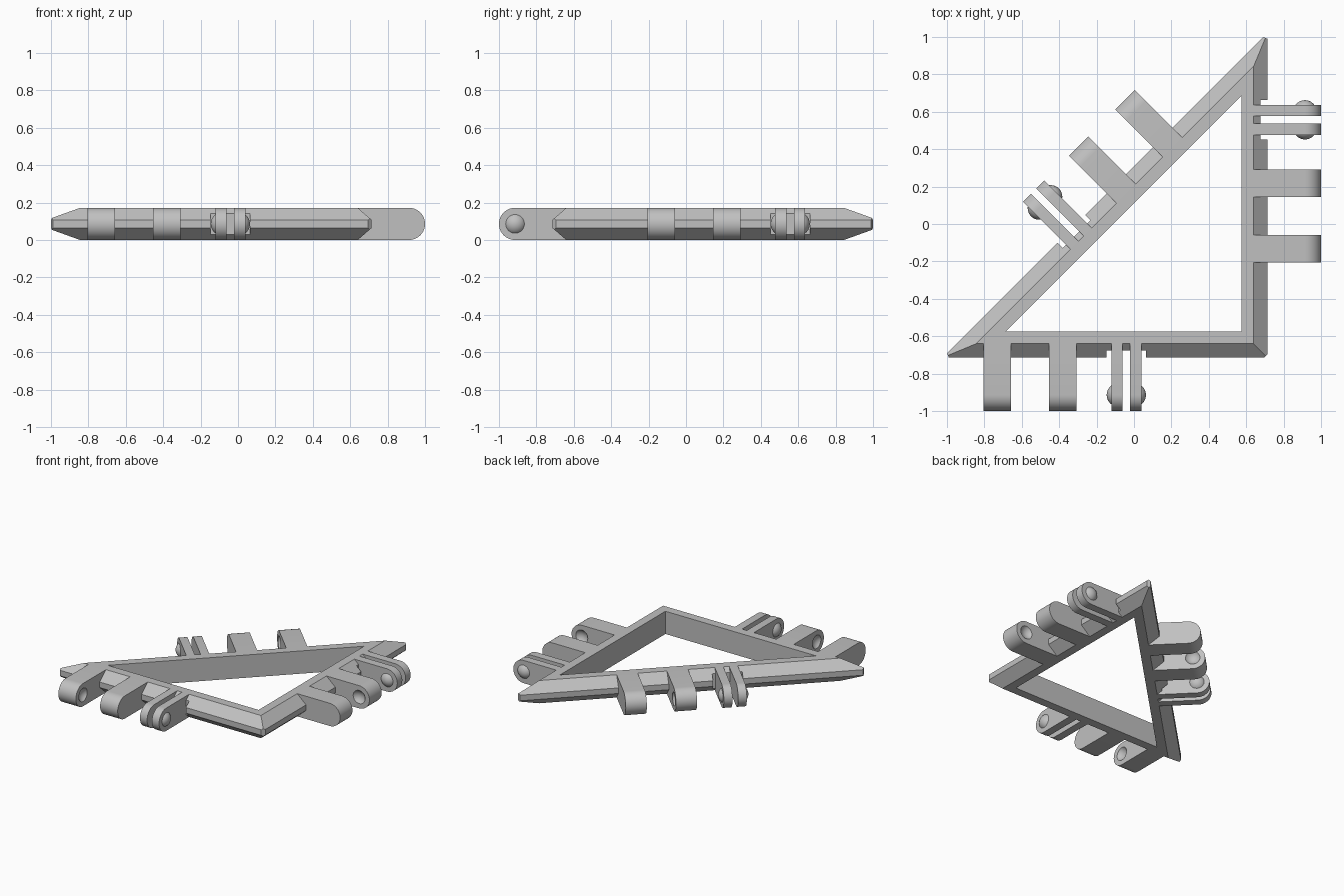
import bpy
import bmesh
from math import cos, sin, pi, radians, sqrt
from mathutils import Matrix, Vector

if "Cube" in bpy.data.objects:
    bpy.data.objects.remove(bpy.data.objects["Cube"])

H = 0.172              # thickness of the whole tile
R = H / 2              # radius of the rounded hinge ends
BEVEL = 0.075          # width of the sloped outer rim
REACH = 0.285          # how far hinges stick out past the rim
PIN_X = REACH - R      # hinge axis
BALL_R, BALL_OUT = 0.0625, 0.025
THICK, THIN = 0.147, 0.06

grey = bpy.data.materials.new("plain_grey")
grey.use_nodes = True
grey.diffuse_color = (0.53, 0.53, 0.53, 1)
grey.node_tree.nodes["Principled BSDF"].inputs["Base Color"].default_value = grey.diffuse_color


def make_object(name, bm, matrix=None):
    bmesh.ops.recalc_face_normals(bm, faces=bm.faces)
    mesh = bpy.data.meshes.new(name)
    bm.to_mesh(mesh)
    bm.free()
    mesh.materials.append(grey)
    obj = bpy.data.objects.new(name, mesh)
    bpy.context.collection.objects.link(obj)
    if matrix:
        obj.matrix_world = matrix
    return obj


def cut(obj, cutter):
    cutter.hide_render = True
    mod = obj.modifiers.new("cut", "BOOLEAN")
    mod.operation, mod.solver, mod.object = "DIFFERENCE", "EXACT", cutter
    bpy.context.view_layer.update()
    bpy.context.view_layer.objects.active = obj
    bpy.ops.object.modifier_apply(modifier=mod.name)
    bpy.data.objects.remove(cutter)


def smooth(obj):
    obj.data.shade_smooth()
    obj.data.set_sharp_from_angle(angle=radians(25))


def slice_off(bm, point, normal):
    geom = bm.verts[:] + bm.edges[:] + bm.faces[:]
    bmesh.ops.bisect_plane(bm, geom=geom, plane_co=point, plane_no=normal, clear_outer=True)
    bmesh.ops.holes_fill(bm, edges=[e for e in bm.edges if e.is_boundary])


def ball(y, half=0):
    """Sphere on the hinge axis; half = +1/-1 keeps only the cap on that side."""
    bm = bmesh.new()
    bmesh.ops.create_uvsphere(bm, u_segments=32, v_segments=24, radius=BALL_R,
                              matrix=Matrix.Rotation(pi / 2, 4, "X"))
    bmesh.ops.translate(bm, verts=bm.verts, vec=(PIN_X, y, R))
    if half:
        slice_off(bm, Vector((PIN_X, y + half * (BALL_R - BALL_OUT), R)), Vector((0, -half, 0)))
    return bm


def knuckle(y, width):
    """Bar with a half-round end, running outward along local x."""
    bm = bmesh.new()
    profile = [(-BEVEL, H), (-BEVEL, 0)]
    profile += [(PIN_X + R * cos(a), R + R * sin(a))
                for a in (pi * (i / 20 - 0.5) for i in range(21))]
    face = bm.faces.new([bm.verts.new((x, y - width / 2, z)) for x, z in profile])
    ext = bmesh.ops.extrude_face_region(bm, geom=[face])["geom"]
    bmesh.ops.translate(bm, vec=(0, width, 0),
                        verts=[v for v in ext if isinstance(v, bmesh.types.BMVert)])
    return bm


# Triangular frame: mitred ring with a bevelled outer rim
def corners(d, z):
    k = d * (1 + sqrt(2))
    return [(0.715 - d, d - 0.715, z), (0.715 - d, 1.025 - k, z), (k - 1.025, d - 0.715, z)]


bm = bmesh.new()
section = [(0, 0.065), (0, H - 0.065), (BEVEL, H), (0.14, H), (0.14, 0), (BEVEL, 0)]
rings = [[bm.verts.new(c) for c in corners(d, z)] for d, z in section]
for i, ring in enumerate(rings):
    nxt = rings[(i + 1) % len(rings)]
    for j in range(3):
        k = (j + 1) % 3
        bm.faces.new((ring[j], ring[k], nxt[k], nxt[j]))

# Blunted corner tips
for tip, angle, depth in zip(corners(0, R), (-45, 67.5, 202.5), (0.014, 0.0327, 0.0327)):
    n = Vector((cos(radians(angle)), sin(radians(angle)), 0))
    slice_off(bm, Vector(tip) - n * depth, n)
frame = make_object("triangle_frame", bm)

# Hinges on each side: outward angle, distance of rim, position of prong pair
sides = {"front": (-90, 0.715, -0.041), "right": (0, 0.715, 0.557), "long": (135, 0.219, 0.255)}
for side, (angle, dist, along) in sides.items():
    place = Matrix.Rotation(radians(angle), 4, "Z") @ Matrix.Translation((dist, along, 0))

    # Clearance notch in the rim around the prongs
    bm = bmesh.new()
    bmesh.ops.create_cube(bm, size=1, matrix=Matrix.Translation((0.03, 0, R))
                          @ Matrix.Diagonal((0.14, 0.21, 0.4, 1)))
    cut(frame, make_object("notch_cutter", bm, place))

    # Thick knuckles with sockets facing each other
    for label, y, facing in (("outer", -0.69, 1), ("inner", -0.34, -1)):
        block = make_object(f"{side}_{label}_knuckle", knuckle(y, THICK), place)
        socket_y = y + facing * (THICK / 2 + BALL_R - BALL_OUT)
        cut(block, make_object("socket_cutter", ball(socket_y), place))
        smooth(block)

    # Thin prongs with ball bumps on their outer faces
    for label, s in (("first", -1), ("second", 1)):
        prong = make_object(f"{side}_{label}_prong", knuckle(s * 0.05, THIN), place)
        smooth(prong)
        centre = s * (0.05 + THIN / 2 + BALL_OUT - BALL_R)
        bump = make_object(f"{side}_{label}_ball_bump", ball(centre, s), place)
        smooth(bump)
